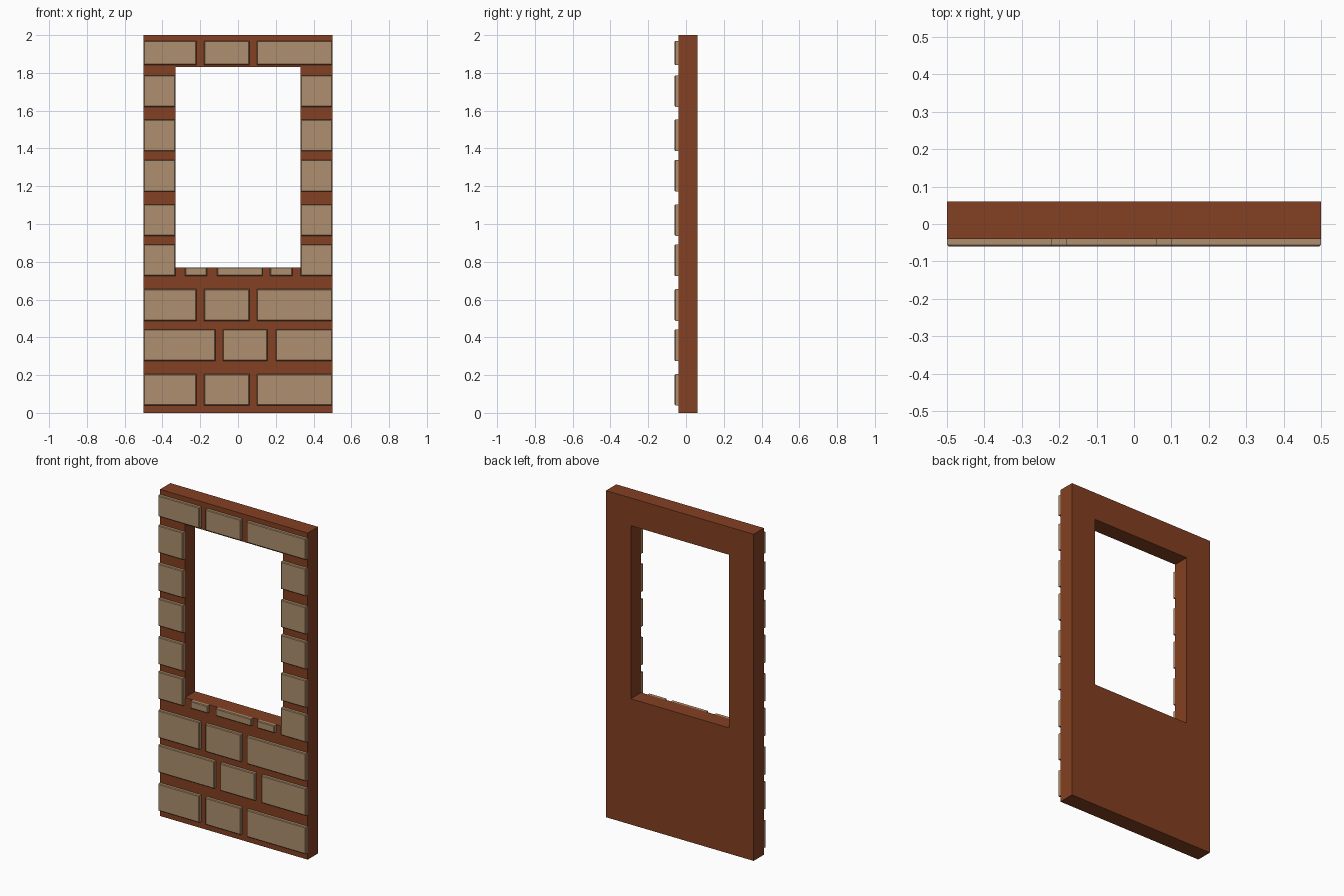
import bpy, bmesh

if "Cube" in bpy.data.objects:
    bpy.data.objects.remove(bpy.data.objects["Cube"])

def material(name, rgb):
    m = bpy.data.materials.new(name)
    m.diffuse_color = (*rgb, 1)
    m.use_nodes = True
    m.node_tree.nodes["Principled BSDF"].inputs["Base Color"].default_value = m.diffuse_color
    return m

MORTAR = material("red_brown_wall", (0.227, 0.051, 0.016))
STONE = material("tan_brick", (0.423, 0.275, 0.156))

def finish(bm, name, mat):
    bmesh.ops.recalc_face_normals(bm, faces=bm.faces)
    me = bpy.data.meshes.new(name)
    bm.to_mesh(me)
    bm.free()
    me.materials.append(mat)
    ob = bpy.data.objects.new(name, me)
    bpy.context.collection.objects.link(ob)

# wall slab with a window opening
def rect(bm, x0, x1, y, z0, z1):
    return [bm.verts.new((x, y, z)) for x, z in ((x0, z0), (x1, z0), (x1, z1), (x0, z1))]

bm = bmesh.new()
outer = rect(bm, -0.5, 0.5, 0.06, 0, 2)
inner = rect(bm, -0.332, 0.332, 0.06, 0.77, 1.83)
ring = [bm.faces.new((outer[i], outer[(i + 1) % 4], inner[(i + 1) % 4], inner[i])) for i in range(4)]
ext = bmesh.ops.extrude_face_region(bm, geom=ring, use_keep_orig=True)
for v in ext["geom"]:
    if isinstance(v, bmesh.types.BMVert):
        v.co.y = -0.04
finish(bm, "window_wall", MORTAR)

# bricks: raised blocks with a fine chamfer round the front face
def brick(name, x0, x1, z0, z1):
    bm = bmesh.new()
    face = bm.faces.new(rect(bm, x0, x1, -0.04, z0, z1))
    ext = bmesh.ops.extrude_face_region(bm, geom=[face], use_keep_orig=True)
    for v in ext["geom"]:
        if isinstance(v, bmesh.types.BMVert):
            v.co.y = -0.06
    front = [e for e in bm.edges if all(v.co.y < -0.05 for v in e.verts)]
    bmesh.ops.bevel(bm, geom=front, offset=0.004, segments=1, affect='EDGES')
    finish(bm, name, STONE)

# full courses below and above the window
A = ((-0.5, -0.22), (-0.18, 0.06), (0.10, 0.5))
B = ((-0.5, -0.12), (-0.08, 0.155), (0.20, 0.5))
SILL = ((-0.28, -0.165), (-0.11, 0.13), (0.17, 0.288))
courses = (("base", A, 0.04, 0.205), ("middle", B, 0.275, 0.442), ("upper", A, 0.487, 0.655),
           ("sill", SILL, 0.725, 0.77), ("lintel", A, 1.842, 1.97))
for label, spans, z0, z1 in courses:
    for i, (x0, x1) in enumerate(spans):
        brick(f"{label}_brick_{i + 1}", x0, x1, z0, z1)

# jamb bricks on both sides of the window
for i, z in enumerate((0.725, 0.937, 1.172, 1.386, 1.62)):
    brick(f"left_jamb_brick_{i + 1}", -0.5, -0.332, z, z + 0.167)
    brick(f"right_jamb_brick_{i + 1}", 0.332, 0.5, z, z + 0.167)
